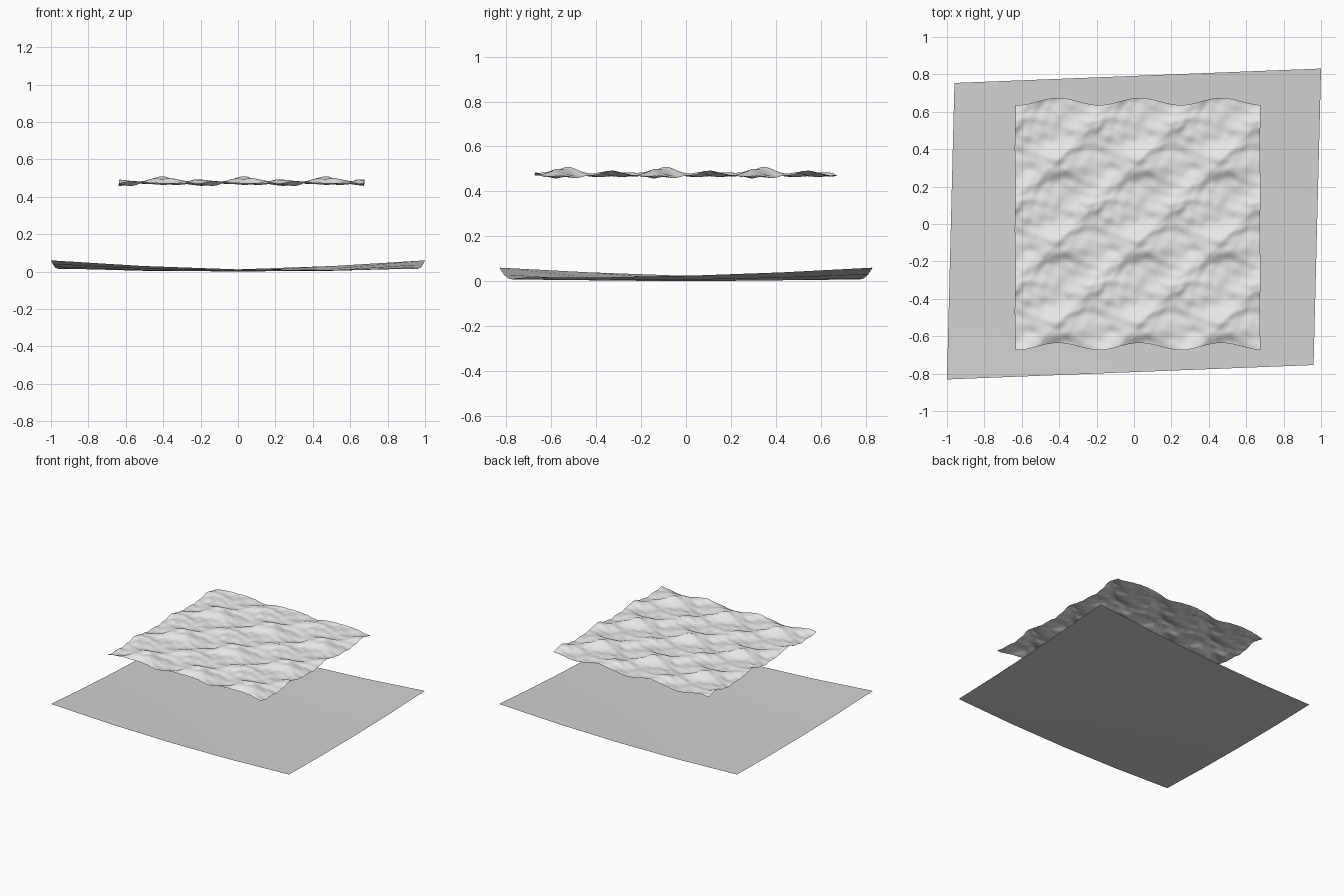
import bpy
import math
import random
from math import sin, cos, pi

cube = bpy.data.objects.get("Cube")
if cube:
    bpy.data.objects.remove(cube, do_unlink=True)


def make_material(name, value):
    mat = bpy.data.materials.new(name)
    mat.use_nodes = True
    color = (value, value, value, 1)
    mat.diffuse_color = color
    mat.node_tree.nodes["Principled BSDF"].inputs["Base Color"].default_value = color
    return mat


def make_sheet(name, steps, place, mat):
    """Grid sheet whose points come from place(s, t), with s and t in 0..1."""
    side = steps + 1
    verts = [place(i / steps, j / steps) for j in range(side) for i in range(side)]
    faces = []
    for j in range(steps):
        for i in range(steps):
            a = j * side + i
            faces.append((a, a + 1, a + side + 1, a + side))
    mesh = bpy.data.meshes.new(name)
    mesh.from_pydata(verts, [], faces)
    mesh.materials.append(mat)
    mesh.shade_smooth()
    obj = bpy.data.objects.new(name, mesh)
    bpy.context.collection.objects.link(obj)
    return obj


# Water: one wave tile repeated three by three
SIZE = 1.31
TILE = SIZE / 3
K = 2 * pi / TILE
PEAK_X, PEAK_Y = -0.37, -0.57

# Fine ripples that repeat with the tile: (x count, y count, phase, height)
random.seed(4)
ripples = []
for _ in range(26):
    m, n = random.randint(-8, 8), random.randint(2, 8)
    height = 0.009 / (m * m + n * n) ** 0.8
    ripples.append((m, n, random.uniform(0, 2 * pi), height))


def water_point(s, t):
    x = 0.02 + (s - 0.5) * SIZE
    y = (t - 0.5) * SIZE
    u, v = K * (x - PEAK_X), K * (y - PEAK_Y)
    p, q = u - v + 0.9, u + v
    z = 0.0095 * cos(p) + 0.0075 * cos(q) + 0.0022 * cos(2 * p + 0.5)
    z += 0.0035 * (cos(u + 0.45) + cos(v - 0.45))
    z += sum(h * cos(m * u + n * v + f) for m, n, f, h in ripples)
    # Sideways drift toward the crests
    dx = -0.005 * sin(p) - 0.003 * sin(q)
    dy = 0.015 * sin(p) - 0.004 * sin(q)
    return (x + dx, y + dy, 0.478 + z)


# Ground: skewed shallow bowl, higher at two opposite corners
def ground_point(s, t):
    a, b = 2 * s - 1, 2 * t - 1
    x = 0.98 * a + 0.02 * b
    y = 0.7925 * b + 0.0385 * a
    return (x, y, 0.025 * a * a + 0.0125 * b * b + 0.0225 * a * b)


make_sheet("water_surface", 144, water_point, make_material("pale grey", 0.8))
make_sheet("ground_sheet", 4, ground_point, make_material("mid grey", 0.65))
